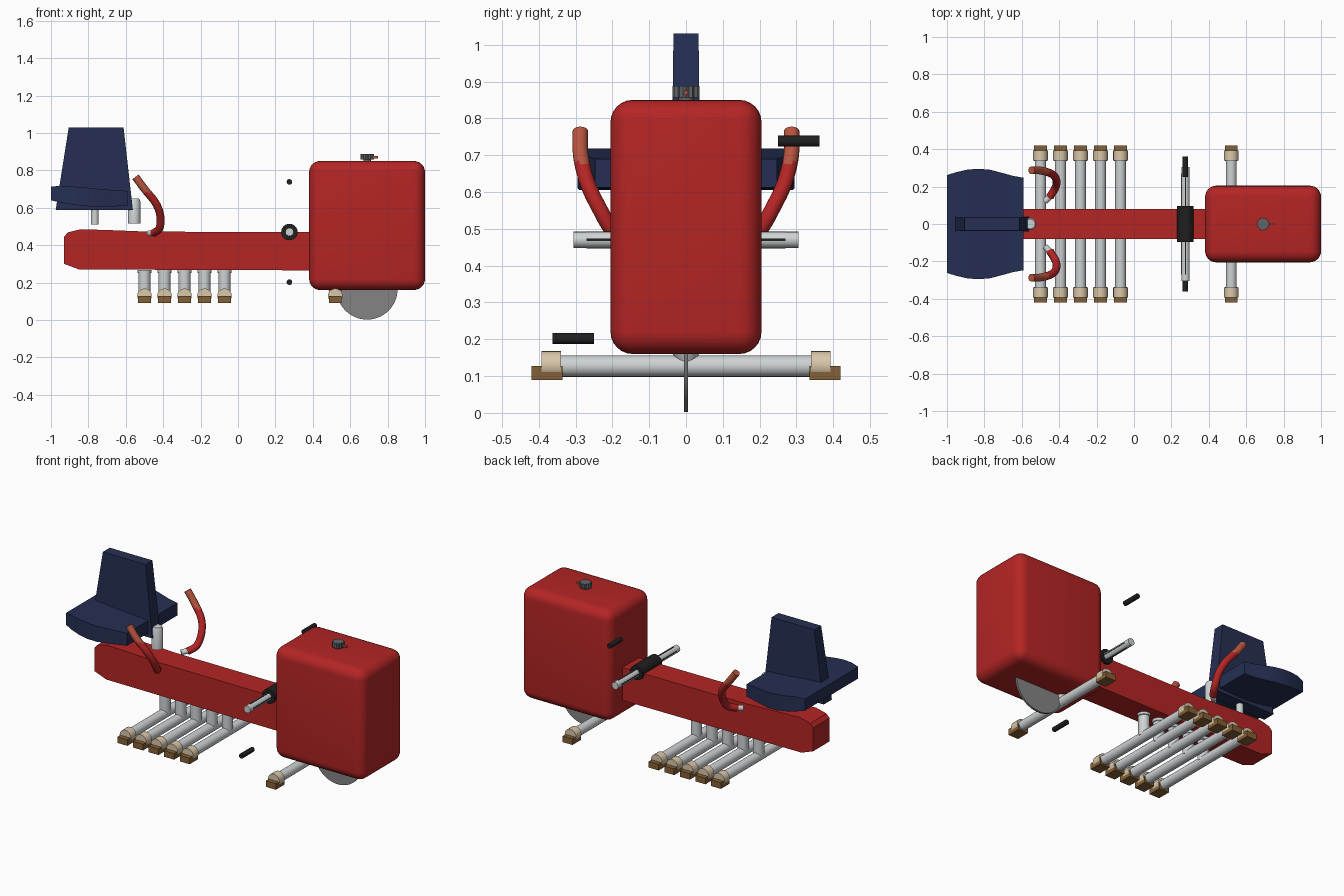
import bpy, bmesh, math
from mathutils import Vector

if "Cube" in bpy.data.objects:
    bpy.data.objects.remove(bpy.data.objects["Cube"])


def mat(name, *c):
    m = bpy.data.materials.new(name)
    m.diffuse_color = (*c, 1)
    m.use_nodes = True
    m.node_tree.nodes["Principled BSDF"].inputs["Base Color"].default_value = m.diffuse_color
    return m


RED = mat("red", 0.46, 0.018, 0.018)
NAVY = mat("navy", 0.018, 0.028, 0.085)
LIGHT = mat("light_grey", 0.62, 0.65, 0.66)
BEIGE = mat("beige", 0.70, 0.57, 0.40)
BROWN = mat("brown", 0.23, 0.115, 0.035)
BLACK = mat("black", 0.014, 0.014, 0.014)
STEEL = mat("steel_grey", 0.23, 0.23, 0.23)
KNOB = mat("knob_grey", 0.12, 0.13, 0.14)
CLAY = mat("terracotta", 0.48, 0.09, 0.05)


def finish(name, bm, material, smooth=True):
    bmesh.ops.recalc_face_normals(bm, faces=bm.faces[:])
    me = bpy.data.meshes.new(name)
    bm.to_mesh(me)
    bm.free()
    ob = bpy.data.objects.new(name, me)
    bpy.context.collection.objects.link(ob)
    me.materials.append(material)
    if smooth:
        bpy.ops.object.select_all(action='DESELECT')
        ob.select_set(True)
        bpy.context.view_layer.objects.active = ob
        bpy.ops.object.shade_smooth_by_angle(angle=math.radians(35))
    return ob


def loft(name, rings, material, smooth=True):
    """Skin closed rings of equal length and cap both ends."""
    bm = bmesh.new()
    vs = [[bm.verts.new(p) for p in r] for r in rings]
    n = len(rings[0])
    for a, b in zip(vs, vs[1:]):
        for i in range(n):
            bm.faces.new((a[i], a[(i + 1) % n], b[(i + 1) % n], b[i]))
    bm.faces.new(vs[0])
    bm.faces.new(vs[-1])
    return finish(name, bm, material, smooth)


def tube(name, pts, radii, material, n=20):
    """Round tube through the points, one radius per point."""
    pts = [Vector(p) for p in pts]
    if not isinstance(radii, (list, tuple)):
        radii = [radii] * len(pts)
    rings = []
    for i, p in enumerate(pts):
        d = (pts[min(i + 1, len(pts) - 1)] - pts[max(i - 1, 0)])
        if d.length < 1e-6:
            d = pts[-1] - pts[0]
        q = d.to_track_quat('Z', 'Y')
        rings.append([p + q @ Vector((radii[i] * math.cos(t), radii[i] * math.sin(t), 0))
                      for t in (2 * math.pi * k / n for k in range(n))])
    return loft(name, rings, material)


def box(name, lo, hi, material, bevel=0, segs=1):
    bm = bmesh.new()
    bmesh.ops.create_cube(bm, size=1)
    for v in bm.verts:
        v.co = [(a + b) / 2 + c * (b - a) for a, b, c in zip(lo, hi, v.co)]
    if bevel:
        bmesh.ops.bevel(bm, geom=bm.edges[:], offset=bevel, segments=segs,
                        profile=0.5, affect='EDGES')
    return finish(name, bm, material, segs > 1)


def smooth_path(ctrl, steps=6):
    """Catmull-Rom curve through the control points."""
    c = [Vector(p) for p in ctrl]
    c = [2 * c[0] - c[1]] + c + [2 * c[-1] - c[-2]]
    out = []
    for i in range(1, len(c) - 2):
        for k in range(steps):
            t = k / steps
            a, b, d, e = c[i - 1:i + 3]
            out.append(0.5 * (2 * b + (d - a) * t + (2 * a - 5 * b + 4 * d - e) * t * t
                              + (3 * b - a - 3 * d + e) * t ** 3))
    return out + [c[-2]]


# Housing and main beam
box("housing", (0.38, -0.205, 0.16), (1.0, 0.205, 0.85), RED, 0.06, 6)
profile = [(-0.93, 0.30), (-0.93, 0.445), (-0.91, 0.468), (-0.84, 0.485), (-0.68, 0.48),
           (-0.48, 0.472), (0.42, 0.47), (0.42, 0.265), (-0.85, 0.27)]
loft("main_beam", [[(x, y, z) for x, z in profile] for y in (-0.08, 0.08)], RED, False)

# Flywheel below the housing
tube("flywheel", [(0.69, -0.006, 0.165), (0.69, 0.006, 0.165)], 0.163, STEEL, 64)

# Tension knob with pointer
tube("knob_base", [(0.69, 0, 0.845), (0.69, 0, 0.86)], 0.02, KNOB)
bm_ring = lambda z: [(0.69 + (0.036 - 0.006 * (k % 2)) * math.cos(k * math.pi / 12),
                      (0.036 - 0.006 * (k % 2)) * math.sin(k * math.pi / 12), z) for k in range(24)]
loft("knob", [bm_ring(0.857), bm_ring(0.888)], KNOB, False)
box("knob_pointer", (0.71, -0.005, 0.864), (0.748, 0.005, 0.876), CLAY)

# Seat base: widest in the middle, slightly sloped
stations = [(-1.0, 0.262, 0.712, 0.64), (-0.95, 0.277, 0.718, 0.628), (-0.89, 0.291, 0.714, 0.618),
            (-0.83, 0.295, 0.709, 0.61), (-0.77, 0.29, 0.703, 0.606), (-0.70, 0.272, 0.697, 0.606),
            (-0.65, 0.258, 0.693, 0.608), (-0.59, 0.247, 0.69, 0.612)]
loft("seat_base", [[(x, -w, b), (x, w, b), (x, w, t), (x, -w, t)] for x, w, t, b in stations], NAVY)

# Seat back: upright tapered slab passing through the base
loft("seat_back", [[(a, -w, z), (b, -w, z), (b, w, z), (a, w, z)] for a, b, w, z in
                   ((-0.975, -0.562, 0.04, 0.587), (-0.905, -0.612, 0.034, 1.03))], NAVY, False)

# Seat posts
tube("seat_post_front", [(-0.555, 0, 0.515), (-0.555, 0, 0.635), (-0.555, 0, 0.65)],
     [0.033, 0.033, 0.026], LIGHT)
tube("seat_post_rear", [(-0.765, 0, 0.51), (-0.765, 0, 0.62)], 0.02, LIGHT)

# Cross bars with end caps and feet
bars = [-0.5 + 0.107 * i for i in range(5)]
for i, x in enumerate(bars + [0.52]):
    tube(f"cross_bar_{i}", [(x, -0.35, 0.127), (x, 0.35, 0.127)], 0.029, LIGHT)
    for s, side in ((-1, "front"), (1, "back")):
        tube(f"bar_cap_{side}_{i}", [(x, s * 0.34, 0.129), (x, s * 0.392, 0.129)], 0.039, BEIGE)
        box(f"foot_{side}_{i}", (x - 0.034, s * 0.378 - 0.042, 0.09),
            (x + 0.034, s * 0.378 + 0.042, 0.128), BROWN)
    if i < 5:
        tube(f"bar_post_{i}", [(x, 0, 0.127), (x, 0, 0.25), (x, 0, 0.252), (x, 0, 0.268)],
             [0.032, 0.032, 0.037, 0.037], LIGHT)
tube("housing_strut", [(0.52, 0, 0.127), (0.52, 0, 0.18)], [0.02, 0.045], LIGHT)

# Crank axle with collar, slots and pedals
AX, AZ = 0.275, 0.47
tube("axle", [(AX, -0.305, AZ), (AX, 0.305, AZ)], 0.022, LIGHT)
tube("axle_collar", [(AX, -0.095, AZ), (AX, 0.095, AZ)], 0.044, BLACK, 28)
for s, side in ((-1, "front"), (1, "back")):
    lo, hi = sorted((s * 0.09, s * 0.27))
    box(f"axle_slot_{side}", (AX - 0.023, lo, AZ - 0.003), (AX + 0.023, hi, AZ + 0.003), BLACK)
    box(f"axle_groove_{side}", (AX - 0.003, lo, AZ - 0.023), (AX + 0.003, hi, AZ + 0.023), BLACK)
    tube(f"pedal_{side}", [(AX, s * 0.25, AZ + s * 0.268), (AX, s * 0.362, AZ + s * 0.268)],
         0.015, BLACK, 16)

# Curved hand grips with a pale joint and a terracotta tip
for s, side in ((-1, "front"), (1, "back")):
    path = smooth_path([(-0.45, s * 0.145, 0.465), (-0.42, s * 0.195, 0.49), (-0.415, s * 0.235, 0.555),
                        (-0.44, s * 0.268, 0.625), (-0.50, s * 0.286, 0.70), (-0.548, s * 0.287, 0.765)])
    grip = tube(f"hand_grip_{side}", path, 0.021, RED)
    grip.data.materials.append(CLAY)
    for f in grip.data.polygons:
        if f.center.z > 0.68:
            f.material_index = 1
    tube(f"grip_joint_{side}", [(-0.475, s * 0.12, 0.462), (-0.448, s * 0.15, 0.468)], 0.016, LIGHT, 16)
